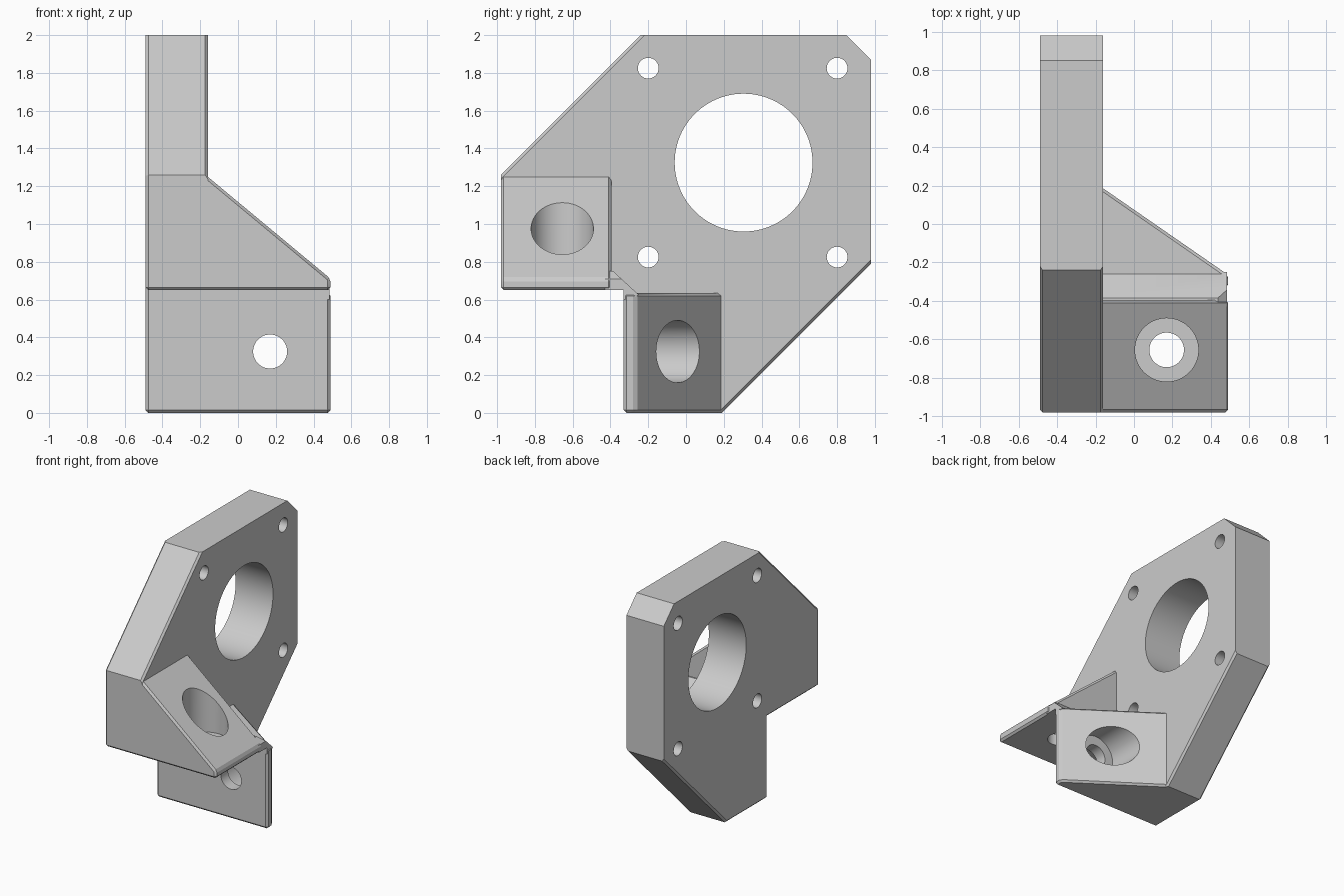
import bpy
import bmesh
import math
from mathutils import Vector

cube = bpy.data.objects.get("Cube")
if cube:
    bpy.data.objects.remove(cube, do_unlink=True)

grey = bpy.data.materials.new("light grey")
grey.use_nodes = True
grey.diffuse_color = (0.6, 0.6, 0.6, 1)
grey.node_tree.nodes["Principled BSDF"].inputs["Base Color"].default_value = (0.6, 0.6, 0.6, 1)

CHAMFER = 0.015
INNER, OUTER = -0.16, -0.49      # the two faces of the main plate


def place(axis, u, v, w):
    """Profile point (u, v) at distance w along the extrusion axis."""
    return {"X": (w, u, v), "Y": (u, w, v), "Z": (u, v, w)}[axis]


def prism(name, axis, profile, start, end, bevel_rule=None, cut=None):
    bm = bmesh.new()
    face = bm.faces.new([bm.verts.new(place(axis, u, v, start)) for u, v in profile])
    grown = bmesh.ops.extrude_face_region(bm, geom=[face])
    shift = Vector(place(axis, 0, 0, end - start))
    bmesh.ops.translate(bm, vec=shift,
                        verts=[g for g in grown["geom"] if isinstance(g, bmesh.types.BMVert)])
    bmesh.ops.recalc_face_normals(bm, faces=bm.faces)
    if bevel_rule:
        edges = [e for e in bm.edges
                 if bevel_rule((e.verts[0].co + e.verts[1].co) / 2,
                               e.verts[1].co - e.verts[0].co)]
        bmesh.ops.bevel(bm, geom=edges, offset=CHAMFER, segments=1, affect='EDGES')
    if cut:
        geom = bm.verts[:] + bm.edges[:] + bm.faces[:]
        bmesh.ops.bisect_plane(bm, geom=geom, plane_co=cut[0], plane_no=cut[1], clear_outer=True)
        bmesh.ops.holes_fill(bm, edges=[e for e in bm.edges if e.is_boundary])
        bmesh.ops.recalc_face_normals(bm, faces=bm.faces)
    mesh = bpy.data.meshes.new(name)
    bm.to_mesh(mesh)
    bm.free()
    mesh.materials.append(grey)
    obj = bpy.data.objects.new(name, mesh)
    bpy.context.collection.objects.link(obj)
    return obj


def cylinder(name, axis, u, v, radius, start, end, sides=64):
    ring = [(u + radius * math.cos(math.tau * i / sides),
             v + radius * math.sin(math.tau * i / sides)) for i in range(sides)]
    return prism(name, axis, ring, start, end)


def combine(target, tool, operation):
    mod = target.modifiers.new(tool.name, 'BOOLEAN')
    mod.object, mod.operation, mod.solver = tool, operation, 'EXACT'
    bpy.context.view_layer.objects.active = target
    bpy.ops.object.modifier_apply(modifier=mod.name)
    bpy.data.objects.remove(tool, do_unlink=True)


# Main plate, with chamfers on its outer rim, slanted rims and front lower corners
def plate_rule(mid, run):
    if abs(run.x) > 0.1:
        return (mid.y < -0.9 and mid.z < 0.7) or (mid.y < -0.3 and mid.z < 0.1)
    slanted = abs(run.y) > 0.1 and abs(run.z) > 0.1
    return mid.y < 0.8 and mid.z < 1.99 and (slanted or mid.x < -0.4)


plate = prism("mounting_plate", "X",
              [(-0.98, 0.65), (-0.98, 1.26), (-0.24, 2), (0.85, 2), (0.98, 1.87),
               (0.98, 0.79), (0.19, 0), (-0.33, 0), (-0.33, 0.65)],
              OUTER, INNER, plate_rule)


# Two wedge arms: one bolted downward, one bolted forward
def arm_rule(mid, run):
    return mid.x > INNER + 0.01


upper_arm = prism("upper_arm", "Y",
                  [(-0.3, 0.65), (0.49, 0.65), (0.49, 0.71), (INNER, 1.25), (-0.3, 1.25)],
                  -0.98, -0.395, arm_rule)
lower_arm = prism("lower_arm", "Z",
                  [(-0.3, -0.33), (0.49, -0.33), (0.49, -0.265), (INNER, 0.185), (-0.3, 0.185)],
                  0, 0.635, arm_rule)

# Slanted gusset joining the arms, trimmed to the slope of the upper arm
gusset = prism("gusset", "X",
               [(-0.43, 0.65), (-0.43, 0.75), (-0.385, 0.75), (-0.25, 0.625),
                (-0.3, 0.6), (-0.33, 0.6), (-0.33, 0.65)],
               -0.3, 0.485, cut=((0.49, 0, 0.705), (0.54, 0, 0.65)))

for part in (upper_arm, lower_arm, gusset):
    combine(plate, part, 'UNION')

# Large centre opening and four screw holes through the plate
combine(plate, cylinder("centre_hole", "X", 0.305, 1.325, 0.365, -0.6, 0, 96), 'DIFFERENCE')
for y in (-0.2, 0.8):
    for z in (0.825, 1.825):
        combine(plate, cylinder("screw_hole", "X", y, z, 0.055, -0.6, 0, 32), 'DIFFERENCE')

# Counterbored bolt holes through the arms
for axis, v, floor, low, high in (("Z", -0.655, 0.74, 0.5, 1.5),
                                  ("Y", 0.325, -0.24, -0.5, 0.5)):
    combine(plate, cylinder("bolt_hole", axis, 0.17, v, 0.09, low, high), 'DIFFERENCE')
    combine(plate, cylinder("counterbore", axis, 0.17, v, 0.165, floor, high), 'DIFFERENCE')

# Smooth hole walls, sharp edges elsewhere
plate.name = "motor_bracket"
bpy.ops.object.select_all(action='DESELECT')
plate.select_set(True)
bpy.context.view_layer.objects.active = plate
bpy.ops.object.shade_smooth_by_angle(angle=math.radians(25))
